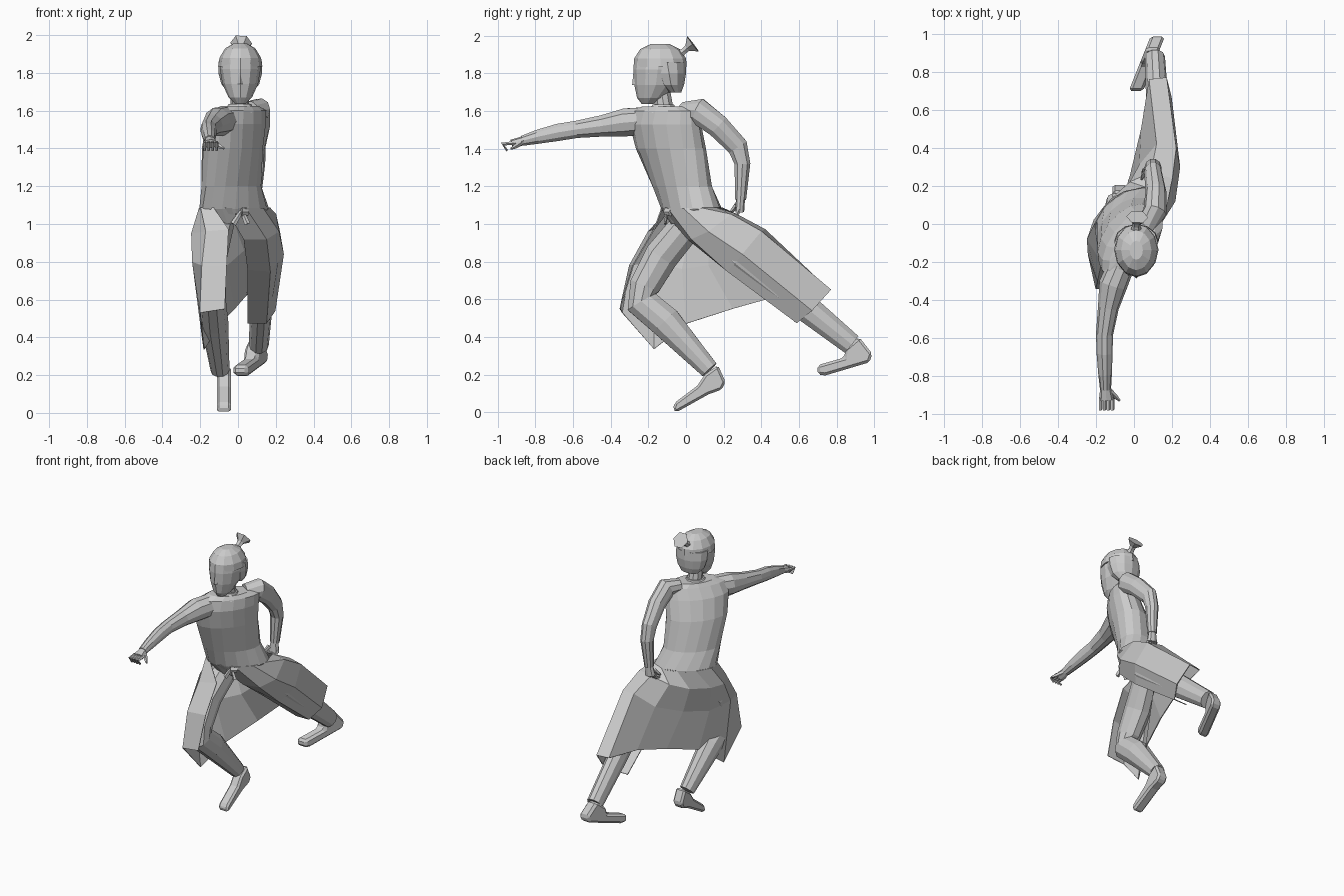
import bpy, bmesh, math
from mathutils import Vector


def make(name, bm):
    bmesh.ops.recalc_face_normals(bm, faces=bm.faces)
    me = bpy.data.meshes.new(name)
    bm.to_mesh(me)
    bm.free()
    ob = bpy.data.objects.new(name, me)
    bpy.context.collection.objects.link(ob)
    return ob


def skin(bm, rows, closed):
    vs = [[bm.verts.new(p) for p in r] for r in rows]
    n = len(rows[0])
    for a, b in zip(vs, vs[1:]):
        for i in range(n if closed else n - 1):
            j = (i + 1) % n
            bm.faces.new((a[i], a[j], b[j], b[i]))
    return vs


def loft(name, rings, n=10, flat=False):
    """Rings are (x, y, z, radius across, radius deep, optional twist in degrees)."""
    rows = []
    pts = [Vector(r[:3]) for r in rings]
    for i, r in enumerate(rings):
        t = Vector((0, 0, 1))
        if not flat:
            a, b = pts[max(i - 1, 0)], pts[min(i + 1, len(pts) - 1)]
            t = (b - a).normalized()
        u = Vector((1, 0, 0))
        u = (u - t * u.dot(t)).normalized()
        v = t.cross(u)
        if len(r) > 5:
            w = math.radians(r[5])
            u, v = u * math.cos(w) + v * math.sin(w), v * math.cos(w) - u * math.sin(w)
        rows.append([pts[i] + u * r[3] * math.cos(k * math.tau / n)
                     + v * r[4] * math.sin(k * math.tau / n) for k in range(n)])
    bm = bmesh.new()
    vs = skin(bm, rows, True)
    bm.faces.new(vs[0])
    bm.faces.new(vs[-1])
    return make(name, bm)


def shoe(name, profile, half, x0, shear, y0):
    """Side profile in y, z given a width; shear turns the toe sideways."""
    bm = bmesh.new()
    sides = [[(x0 + shear * (y - y0) + s * half, y, z) for y, z in profile] for s in (-1, 1)]
    vs = skin(bm, sides, True)
    bm.faces.new(vs[0])
    bm.faces.new(vs[1])
    ob = make(name, bm)
    mod = ob.modifiers.new("soft_edges", "BEVEL")
    mod.width, mod.segments, mod.limit_method = 0.014, 1, "ANGLE"


# Tunic body, twisted so the right shoulder leads
loft("tunic_body", [
    (-0.01, 0.03, 1.0, 0.14, 0.09, 35), (-0.02, 0.03, 1.08, 0.205, 0.135, 35),
    (-0.035, -0.02, 1.2, 0.19, 0.125, 45), (-0.03, -0.08, 1.4, 0.21, 0.13, 54),
    (-0.01, -0.11, 1.53, 0.22, 0.115, 54), (0.01, -0.11, 1.60, 0.21, 0.09, 54),
    (0.01, -0.11, 1.625, 0.14, 0.075, 54)], 16, flat=True)
loft("collar", [(0.005, -0.13, 1.59, 0.085, 0.085), (0.01, -0.12, 1.635, 0.06, 0.06)], 10, flat=True)
loft("neck", [(0.01, -0.11, 1.58, 0.052, 0.052), (0.01, -0.13, 1.7, 0.047, 0.05)], 10, flat=True)

# Sash knot at the waist
loft("sash_knot", [(-0.01, -0.09, 1.06, 0.015, 0.02), (0.02, -0.1, 1.065, 0.022, 0.025),
                   (0.05, -0.08, 1.06, 0.015, 0.02)], 6)
for side, x in enumerate((-0.025, 0.05)):
    loft("sash_tail_%d" % side, [(0.02, -0.1, 1.07, 0.01, 0.008),
                                 (x, -0.11, 1.0, 0.016, 0.007)], 4)

# Head, nose and hair
loft("head", [
    (0.012, -0.205, 1.638, 0.03, 0.03), (0.012, -0.187, 1.67, 0.062, 0.073),
    (0.012, -0.16, 1.74, 0.094, 0.115), (0.012, -0.15, 1.82, 0.108, 0.13),
    (0.012, -0.14, 1.88, 0.103, 0.135), (0.012, -0.14, 1.93, 0.07, 0.09)], 12, flat=True)
loft("nose", [(0.012, -0.272, 1.74, 0.014, 0.014), (0.012, -0.268, 1.82, 0.006, 0.01)], 4, flat=True)
loft("hair_back", [
    (0.012, -0.06, 1.70, 0.065, 0.035), (0.012, -0.08, 1.74, 0.1, 0.07),
    (0.012, -0.09, 1.80, 0.116, 0.09), (0.012, -0.1, 1.86, 0.114, 0.1)], 12, flat=True)
loft("hair_cap", [
    (0.012, -0.135, 1.835, 0.117, 0.137), (0.012, -0.137, 1.88, 0.11, 0.138),
    (0.012, -0.138, 1.93, 0.08, 0.105), (0.012, -0.138, 1.956, 0.035, 0.05)], 12, flat=True)
loft("topknot", [(0.012, -0.05, 1.89, 0.035, 0.03), (0.012, -0.01, 1.92, 0.022, 0.018),
                 (0.015, 0.008, 1.935, 0.025, 0.02), (0.017, 0.037, 1.957, 0.058, 0.057)], 6)

# Arms: right one thrust forward, left one bent behind
loft("right_sleeve", [
    (-0.06, -0.2, 1.55, 0.07, 0.075), (-0.11, -0.32, 1.54, 0.075, 0.078),
    (-0.135, -0.44, 1.522, 0.055, 0.06), (-0.155, -0.58, 1.503, 0.045, 0.048),
    (-0.155, -0.68, 1.487, 0.042, 0.048), (-0.152, -0.79, 1.463, 0.036, 0.039),
    (-0.15, -0.87, 1.442, 0.029, 0.028)])
loft("left_sleeve", [
    (0.06, -0.01, 1.60, 0.055, 0.05), (0.11, 0.065, 1.60, 0.062, 0.072),
    (0.115, 0.17, 1.52, 0.055, 0.065), (0.10, 0.275, 1.41, 0.046, 0.058),
    (0.10, 0.3, 1.32, 0.044, 0.044), (0.09, 0.29, 1.13, 0.031, 0.031)])


def hand(side, wrist, palm_end, fingers, thumb):
    loft(side + "_palm", [(*wrist, 0.026, 0.024), (*palm_end, 0.04, 0.024)], 8)
    for i in range(4):
        dx = (i - 1.5) * 0.021
        loft("%s_finger_%d" % (side, i + 1),
             [(p[0] + dx, p[1], p[2], r, r) for p, r in zip(fingers, (0.011, 0.011, 0.007))], 5)
    loft(side + "_thumb", [(*p, r, r) for p, r in zip(thumb, (0.015, 0.012, 0.006))], 5)


hand("right", (-0.15, -0.85, 1.447), (-0.145, -0.925, 1.425),
     [(-0.145, -0.915, 1.43), (-0.145, -0.975, 1.425), (-0.145, -0.95, 1.39)],
     [(-0.125, -0.88, 1.43), (-0.095, -0.91, 1.41), (-0.075, -0.93, 1.40)])
hand("left", (0.09, 0.29, 1.14), (0.085, 0.285, 1.065),
     [(0.085, 0.285, 1.08), (0.08, 0.27, 1.05), (0.075, 0.24, 1.045)],
     [(0.06, 0.27, 1.10), (0.045, 0.25, 1.075), (0.04, 0.235, 1.06)])

# Trousers and shoes
loft("right_trouser", [
    (-0.1, 0.01, 1.0, 0.08, 0.09), (-0.145, -0.13, 0.83, 0.088, 0.095),
    (-0.14, -0.22, 0.67, 0.075, 0.085), (-0.135, -0.235, 0.585, 0.072, 0.09),
    (-0.125, -0.11, 0.48, 0.074, 0.088), (-0.095, 0.125, 0.225, 0.05, 0.052)])
loft("left_trouser", [
    (0.09, 0.08, 1.0, 0.07, 0.07), (0.15, 0.3, 0.83, 0.075, 0.095),
    (0.125, 0.6, 0.585, 0.06, 0.08), (0.11, 0.88, 0.36, 0.053, 0.06)])
shoe("right_shoe", [(0.17, 0.25), (0.21, 0.16), (0.19, 0.12), (0.12, 0.095), (-0.05, 0.0),
                    (-0.07, 0.015), (-0.06, 0.05), (0.06, 0.14), (0.1, 0.2)], 0.037, -0.075, 0, 0)
shoe("left_shoe", [(0.92, 0.40), (0.99, 0.31), (0.975, 0.265), (0.74, 0.195), (0.70, 0.20),
                   (0.70, 0.25), (0.84, 0.29), (0.85, 0.34)], 0.038, 0.11, 0.4, 0.95)

# Skirt: open at the front, wrapping both legs and spanning between them at the back
waist = []
for k in range(11):
    a = math.radians(-95 + k * 34)
    p = Vector((0.208 * math.cos(a - 0.6), 0.138 * math.sin(a - 0.6)))
    c, s = math.cos(0.6), math.sin(0.6)
    waist.append((-0.02 + c * p.x - s * p.y, 0.03 + s * p.x + c * p.y, 1.085))
hip = [(0.03, 0.01, 0.92), (0.15, 0.03, 0.92), (0.215, 0.12, 0.96), (0.2, 0.24, 1.05),
       (0.09, 0.27, 1.05), (-0.02, 0.22, 1.0), (-0.12, 0.13, 0.96), (-0.21, 0.02, 0.95),
       (-0.245, -0.08, 0.95), (-0.17, -0.2, 0.96), (-0.05, -0.17, 0.97)]
thigh = [(0.05, 0.22, 0.76), (0.17, 0.22, 0.75), (0.24, 0.3, 0.84), (0.22, 0.4, 0.96),
         (0.12, 0.42, 0.97), (0.03, 0.31, 0.86), (-0.06, 0.12, 0.78), (-0.17, -0.02, 0.76),
         (-0.24, -0.16, 0.8), (-0.19, -0.3, 0.78), (-0.06, -0.28, 0.78)]
hem = [(0.05, 0.59, 0.475), (0.15, 0.59, 0.475), (0.195, 0.67, 0.54), (0.17, 0.77, 0.65),
       (0.08, 0.76, 0.65), (0.04, 0.5, 0.62), (-0.02, 0.25, 0.55), (-0.1, 0.0, 0.47),
       (-0.18, -0.17, 0.335), (-0.2, -0.34, 0.53), (-0.07, -0.35, 0.55)]
bm = bmesh.new()
skin(bm, [waist, hip, thigh, hem], False)
skirt = make("skirt", bm)
mod = skirt.modifiers.new("cloth_thickness", "SOLIDIFY")
mod.thickness, mod.offset = 0.006, 0
